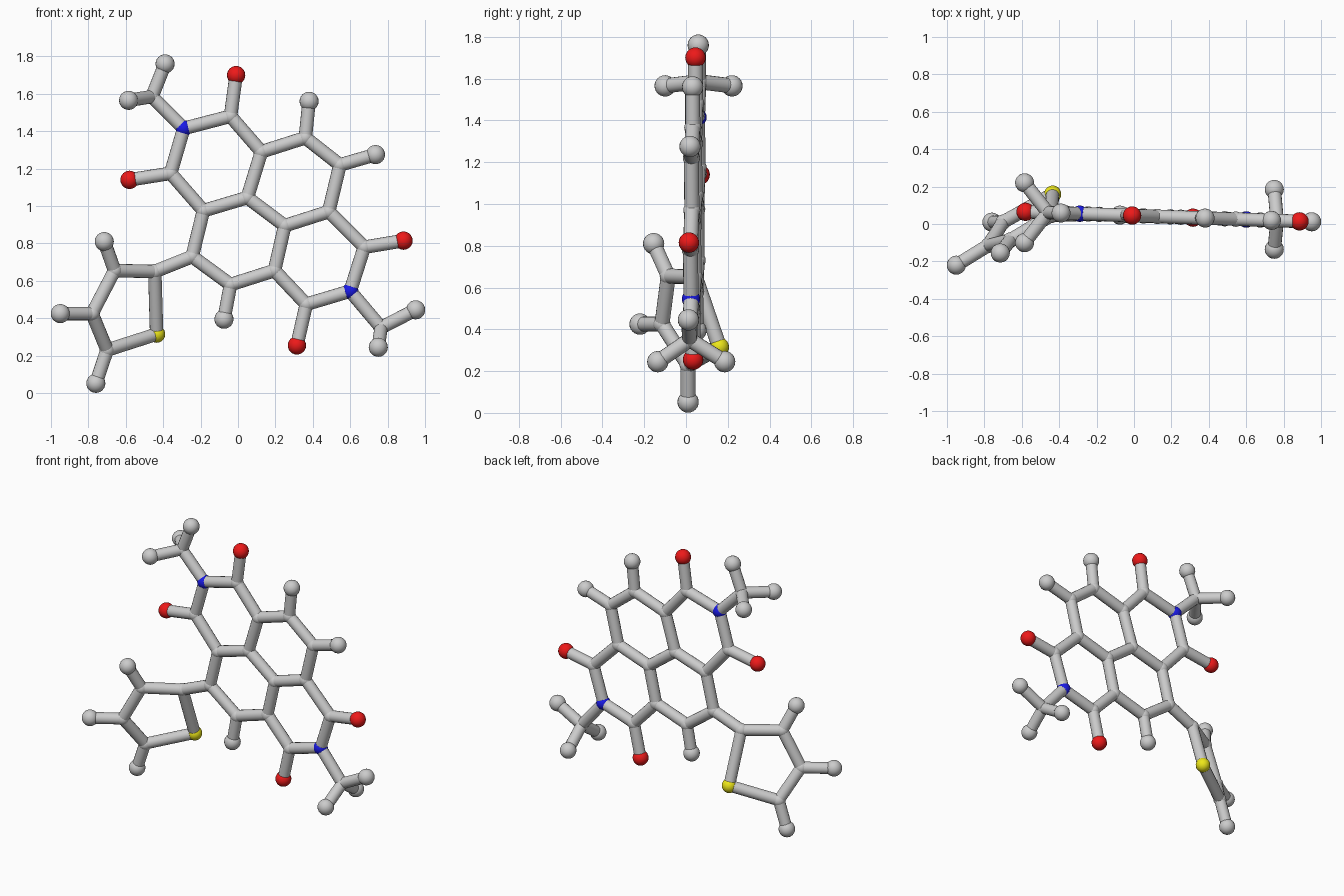
import bpy, bmesh
from mathutils import Vector, Matrix

if "Cube" in bpy.data.objects:
    bpy.data.objects.remove(bpy.data.objects["Cube"])

STICK_R = 0.036


def on_plane(x, z):
    # the fused rings lie in one slightly turned plane
    return Vector((x, 0.045 - 0.035 * x, z))


# Flat ring system: carbons a-n, nitrogens N/M, oxygens O-R, hydrogens h-k
flat = {
    'a': (-.04, 1.48), 'N': (-.29, 1.415), 'b': (-.36, 1.175), 'c': (-.185, .975),
    'd': (.05, 1.045), 'e': (.125, 1.29), 'f': (.36, 1.365), 'g': (.545, 1.22),
    'l': (.485, .97), 'm': (.25, .895), 'n': (.195, .655), 'o': (-.04, .58),
    'p': (-.245, .73), 'q': (.675, .78), 'M': (.60, .545), 'r': (.365, .475),
    's': (-.46, 1.585), 't': (.765, .35),
    'O': (-.01, 1.70), 'P': (-.58, 1.14), 'Q': (.885, .815), 'R': (.315, .255),
    'h': (.38, 1.56), 'i': (.735, 1.275), 'j': (-.075, .395),
    'k': (-.39, 1.76), 'u': (.95, .445),
}
atoms = {k: on_plane(*v) for k, v in flat.items()}

# Tilted five-sided ring and the out-of-plane methyl ends
raised = {
    'A': (-.445, .045, .65), 'B': (-.66, -.085, .655), 'C': (-.78, -.115, .425),
    'D': (-.70, .01, .23), 'S': (-.435, .16, .315),
    'E': (-.715, -.155, .81), 'F': (-.95, -.22, .425), 'G': (-.76, .01, .052),
    'v': (-.585, .22, 1.565), 'w': (-.585, -.10, 1.565),
    'x': (.75, .185, .245), 'y': (.75, -.135, .245),
}
atoms.update({k: Vector(v) for k, v in raised.items()})


def finish(name, bm, color=None):
    me = bpy.data.meshes.new(name)
    for f in bm.faces:
        f.smooth = True
    for e in bm.edges:
        if len(e.link_faces) == 2 and e.calc_face_angle() > 0.9:
            e.smooth = False
    bm.to_mesh(me)
    bm.free()
    ob = bpy.data.objects.new(name, me)
    bpy.context.collection.objects.link(ob)
    if color:
        mat = bpy.data.materials.new(name + "_paint")
        mat.diffuse_color = color
        mat.use_nodes = True
        mat.node_tree.nodes["Principled BSDF"].inputs["Base Color"].default_value = mat.diffuse_color
        me.materials.append(mat)
    return ob


def balls(name, keys, radius, color=None):
    bm = bmesh.new()
    for k in keys:
        bmesh.ops.create_uvsphere(bm, u_segments=20, v_segments=12, radius=radius,
                                  matrix=Matrix.Translation(atoms[k]))
    finish(name, bm, color)


def sticks(name, pairs):
    bm = bmesh.new()
    for p, q in pairs.split() if isinstance(pairs, str) else pairs:
        a, b = atoms[p], atoms[q]
        d = b - a
        mat = Matrix.Translation((a + b) / 2) @ d.to_track_quat('Z', 'Y').to_matrix().to_4x4()
        bmesh.ops.create_cone(bm, cap_ends=True, segments=16, radius1=STICK_R,
                              radius2=STICK_R, depth=d.length, matrix=mat)
    finish(name, bm)


# Bonds
sticks("fused_ring_bonds", "aN Nb bc cd de ea ef fg gl lm md mn no op pc lq qM Mr rn")
sticks("five_ring_bonds", "pA AB BC CD DS SA")
sticks("oxygen_bonds", "aO bP qQ rR")
sticks("hydrogen_bonds", "fh gi oj BE CF DG")
sticks("methyl_bonds", "Ns sk sv sw Mt tu tx ty")

# Atoms
balls("carbon_joints", "abcdefglmnopqrstABCD", 0.041)
balls("hydrogen_balls", "hijkuEFGvwxy", 0.051)
balls("oxygen_balls", "OPQR", 0.049, (0.85, 0.01, 0.01, 1))
balls("nitrogen_balls", "NM", 0.044, (0.01, 0.01, 0.8, 1))
balls("sulfur_ball", "S", 0.046, (0.85, 0.8, 0.01, 1))
